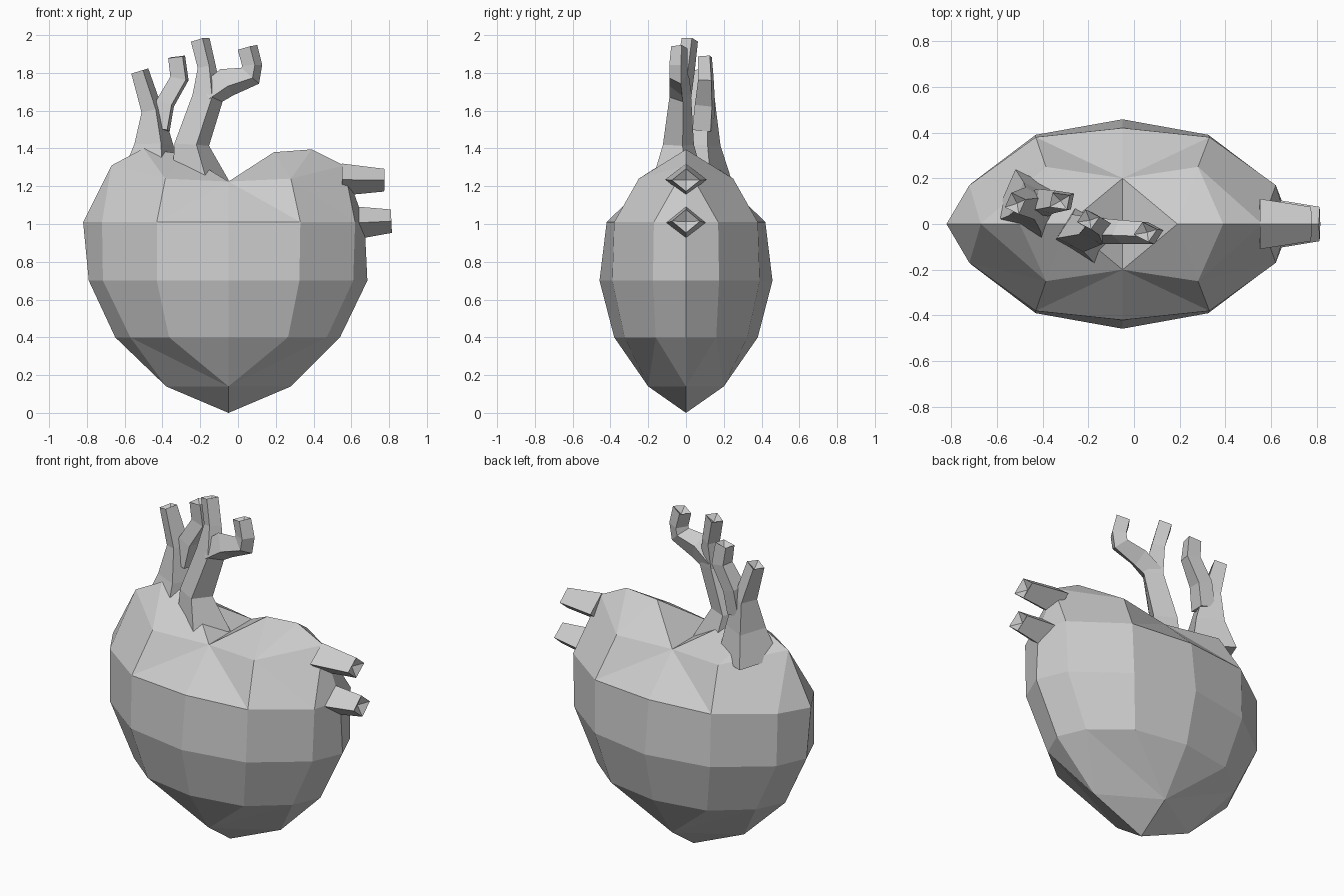
import bpy
import bmesh
from math import cos, sin, pi, radians
from mathutils import Vector

if "Cube" in bpy.data.objects:
    bpy.data.objects.remove(bpy.data.objects["Cube"])


def finish(bm, name):
    bmesh.ops.remove_doubles(bm, verts=bm.verts, dist=0.0005)
    bmesh.ops.recalc_face_normals(bm, faces=bm.faces)
    me = bpy.data.meshes.new(name)
    bm.to_mesh(me)
    bm.free()
    ob = bpy.data.objects.new(name, me)
    bpy.context.collection.objects.link(ob)
    return ob


def heart_body():
    """Four mirrored quadrants around the axis x = -0.05, welded together."""
    bm = bmesh.new()
    CX = -0.05
    for right in (True, False):
        # profile points per level: side, near side, near front, front
        if right:
            low = [(0.54, 0), (0.47, .16), (0.265, .325), (CX, .38)]
            mid = [(0.685, 0), (0.61, .175), (0.325, .39), (CX, .458)]
            top = [(0.67, 0), (0.62, .17), (0.33, .38), (CX, .42)]
            tip, shoulder, lobe = 0.28, (0.28, .25, 1.24), [(0.56, 0, 1.31), (0.39, 0, 1.395), (0.19, 0, 1.38)]
        else:
            low = [(-0.65, 0), (-0.57, .16), (-0.365, .325), (CX, .38)]
            mid = [(-0.79, 0), (-0.715, .175), (-0.43, .39), (CX, .458)]
            top = [(-0.82, 0), (-0.72, .17), (-0.43, .38), (CX, .42)]
            tip, shoulder, lobe = -0.38, (-0.385, .25, 1.24), [(-0.67, 0, 1.31), (-0.5, 0, 1.4), (-0.29, 0, 1.37)]
        for sy in (1, -1):
            def v(p):
                return bm.verts.new((p[0], p[1] * sy, p[2]))

            def face(*pts):
                bm.faces.new([v(p) for p in pts])
            L = [(x, y, 0.4) for x, y in low]
            M = [(x, y, 0.7) for x, y in mid]
            T = [(x, y, 1.01) for x, y in top]
            S, F, P = (tip, 0, .14), (CX, .2, .14), (CX, 0, 0)
            V, C = (CX, .2, 1.225), (CX, 0, 1.225)
            face(P, S, F)
            face(S, L[0], L[1])
            face(S, L[1], F)
            face(L[1], L[2], F)
            face(F, L[2], L[3])
            for A, B in ((L, M), (M, T)):
                for i in range(3):
                    face(A[i], A[i + 1], B[i + 1], B[i])
            # upper lobe
            face(T[0], T[1], lobe[0])
            face(T[1], T[2], shoulder)
            face(T[1], shoulder, lobe[0])
            face(T[2], T[3], V)
            face(T[2], V, shoulder)
            face(shoulder, lobe[1], lobe[0])
            face(shoulder, lobe[2], lobe[1])
            face(shoulder, V, lobe[2])
            face(V, C, lobe[2])
    return finish(bm, "heart_body")


def vessel(name, path, turn=0, hollow=0.03):
    """Four-sided tube; path entries are x, y, z, in-plane radius, y radius."""
    bm = bmesh.new()
    pts = [Vector(p[:3]) for p in path]
    rings = []
    for i, p in enumerate(pts):
        d = Vector()
        if i:
            d += (p - pts[i - 1]).normalized()
        if i < len(pts) - 1:
            d += (pts[i + 1] - p).normalized()
        d.normalize()
        side = Vector((0, 1, 0)).cross(d).normalized()
        up = d.cross(side)
        rings.append([bm.verts.new(p + side * path[i][3] * cos(a) + up * path[i][4] * sin(a))
                      for a in (radians(turn) + k * pi / 2 for k in range(4))])
    for a, b in zip(rings, rings[1:]):
        for k in range(4):
            n = (k + 1) % 4
            bm.faces.new((a[k], a[n], b[n], b[k]))
    # sunken end
    c = bm.verts.new(pts[-1] - d * hollow)
    for k in range(4):
        bm.faces.new((rings[-1][k], rings[-1][(k + 1) % 4], c))
    bm.faces.new(rings[0])
    return finish(bm, name)


heart_body()

# left trunk with two branches
vessel("left_trunk", [(-.46, .07, 1.24, .17, .18), (-.445, .075, 1.42, .11, .115),
                      (-.455, .09, 1.6, .06, .075), (-.52, .09, 1.81, .05, .05)], 20)
vessel("left_branch", [(-.41, .09, 1.5, .06, .07), (-.385, .1, 1.64, .06, .065),
                       (-.31, .105, 1.77, .06, .05), (-.325, .1, 1.885, .055, .045)], 35)

# right trunk with two branches
vessel("right_trunk", [(-.2, -.04, 1.2, .16, .15), (-.245, -.04, 1.42, .095, .085),
                       (-.16, -.03, 1.67, .085, .06), (-.165, 0, 1.83, .05, .05),
                       (-.2, .02, 1.975, .052, .045)], 15)
vessel("right_branch", [(-.16, -.03, 1.68, .07, .06), (-.06, -.035, 1.75, .08, .055),
                        (.065, -.04, 1.785, .065, .05), (.075, -.04, 1.84, .055, .05),
                        (.05, -.035, 1.935, .055, .045)], 15)

# stubs on the side
vessel("upper_side_stub", [(.55, 0, 1.235, .085, .11), (.775, 0, 1.232, .06, .075)])
vessel("lower_side_stub", [(.6, 0, 1.005, .09, .11), (.812, 0, 1.015, .062, .075)])
